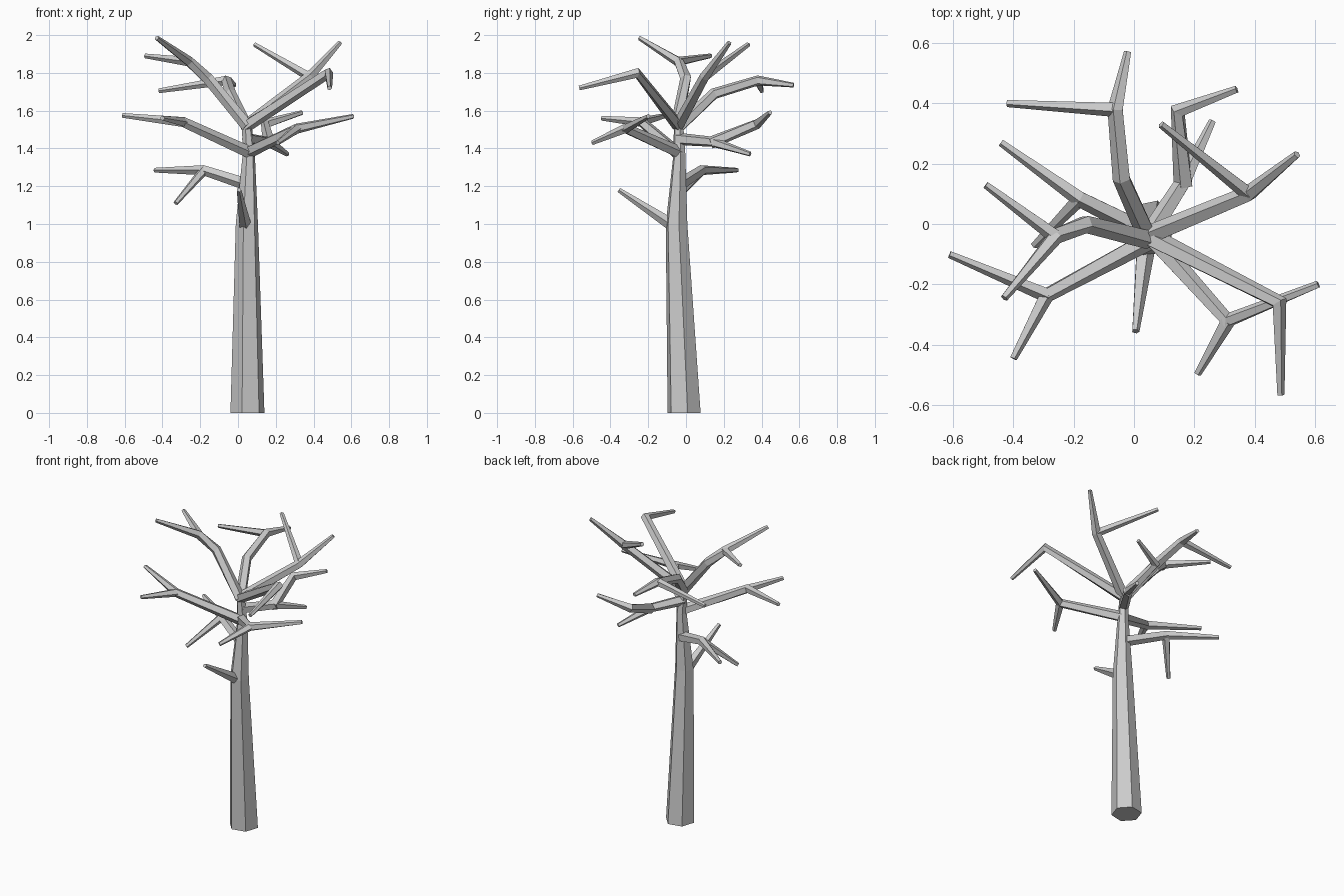
import bpy, bmesh, math
from mathutils import Vector

if "Cube" in bpy.data.objects:
    bpy.data.objects.remove(bpy.data.objects["Cube"])


def tube(name, pts, radii, sides=5, phase=90, ref=(0, 0, 1)):
    """Closed tapering low-poly tube through pts."""
    pts = [Vector(p) for p in pts]
    ref = Vector(ref)
    bm = bmesh.new()
    rings = []
    for i, (p, r) in enumerate(zip(pts, radii)):
        t = Vector((0, 0, 0))
        if i > 0:
            t += (p - pts[i - 1]).normalized()
        if i < len(pts) - 1:
            t += (pts[i + 1] - p).normalized()
        t.normalize()
        v = t.cross(ref).normalized()
        u = v.cross(t)
        ring = []
        for k in range(sides):
            a = math.radians(phase + 360 * k / sides)
            ring.append(bm.verts.new(p + r * (math.cos(a) * u - math.sin(a) * v)))
        rings.append(ring)
    for a, b in zip(rings, rings[1:]):
        for k in range(sides):
            j = (k + 1) % sides
            bm.faces.new((a[k], a[j], b[j], b[k]))
    bm.faces.new(rings[0])
    bm.faces.new(rings[-1])
    bmesh.ops.recalc_face_normals(bm, faces=bm.faces)
    me = bpy.data.meshes.new(name)
    bm.to_mesh(me)
    bm.free()
    ob = bpy.data.objects.new(name, me)
    bpy.context.collection.objects.link(ob)
    return ob


# Trunk: leaning, tapering hexagonal column, flat on the ground
trunk = tube("trunk",
             [(.05, -.01, 0), (.047, -.05, 1.0), (.057, -.035, 1.37), (.045, -.04, 1.55)],
             [.092, .06, .033, .025], sides=6, phase=-12, ref=(1, 0, 0))
for v in trunk.data.vertices:
    if v.co.z < .1:
        v.co.z = 0

# Branches: path to the fork, then the tips of the twigs growing from it
branches = {
    "upper_front_right": ([(.045, -.04, 1.52), (.48, -.26, 1.80)],
                          [(.485, -.565, 1.72)]),
    "upper_back_right": ([(.045, -.04, 1.52), (.38, .10, 1.78)],
                         [(.54, .23, 1.96), (.09, .33, 1.95)]),
    "upper_back": ([(.045, -.04, 1.51), (-.04, .15, 1.69), (-.06, .38, 1.76)],
                   [(-.02, .57, 1.735), (-.42, .40, 1.705)]),
    "upper_left": ([(.05, -.05, 1.52), (-.16, 0, 1.77), (-.26, -.04, 1.86)],
                   [(-.43, -.245, 1.985), (-.49, .13, 1.89)]),
    "middle_left": ([(.055, -.05, 1.38), (-.29, -.235, 1.54)],
                    [(-.61, -.10, 1.575), (-.40, -.445, 1.56)]),
    "middle_right": ([(.055, -.04, 1.38), (.31, -.32, 1.505)],
                     [(.61, -.20, 1.57), (.21, -.495, 1.43)]),
    "middle_back": ([(.05, -.04, 1.45), (.165, .14, 1.435)],
                    [(.26, .34, 1.37)]),
    "middle_back_twig": ([(.165, .13, 1.43), (.145, .375, 1.53)],
                         [(.34, .445, 1.59)]),
    "lower_left": ([(.05, -.03, 1.21), (-.18, .085, 1.285)],
                   [(-.44, .27, 1.285), (-.33, -.07, 1.11)]),
}
for name, (path, tips) in branches.items():
    n = len(path)
    radii = [.034 - .006 * i / (n - 1) for i in range(n)]
    tube(name + "_branch", path + tips[:1], radii + [.013])
    for tip in tips[1:]:
        tube(name + "_twig", [path[-1], tip], [.026, .013])

# Short stub low on the trunk
tube("front_stub", [(.04, -.05, .98), (.005, -.355, 1.18)], [.036, .013])
